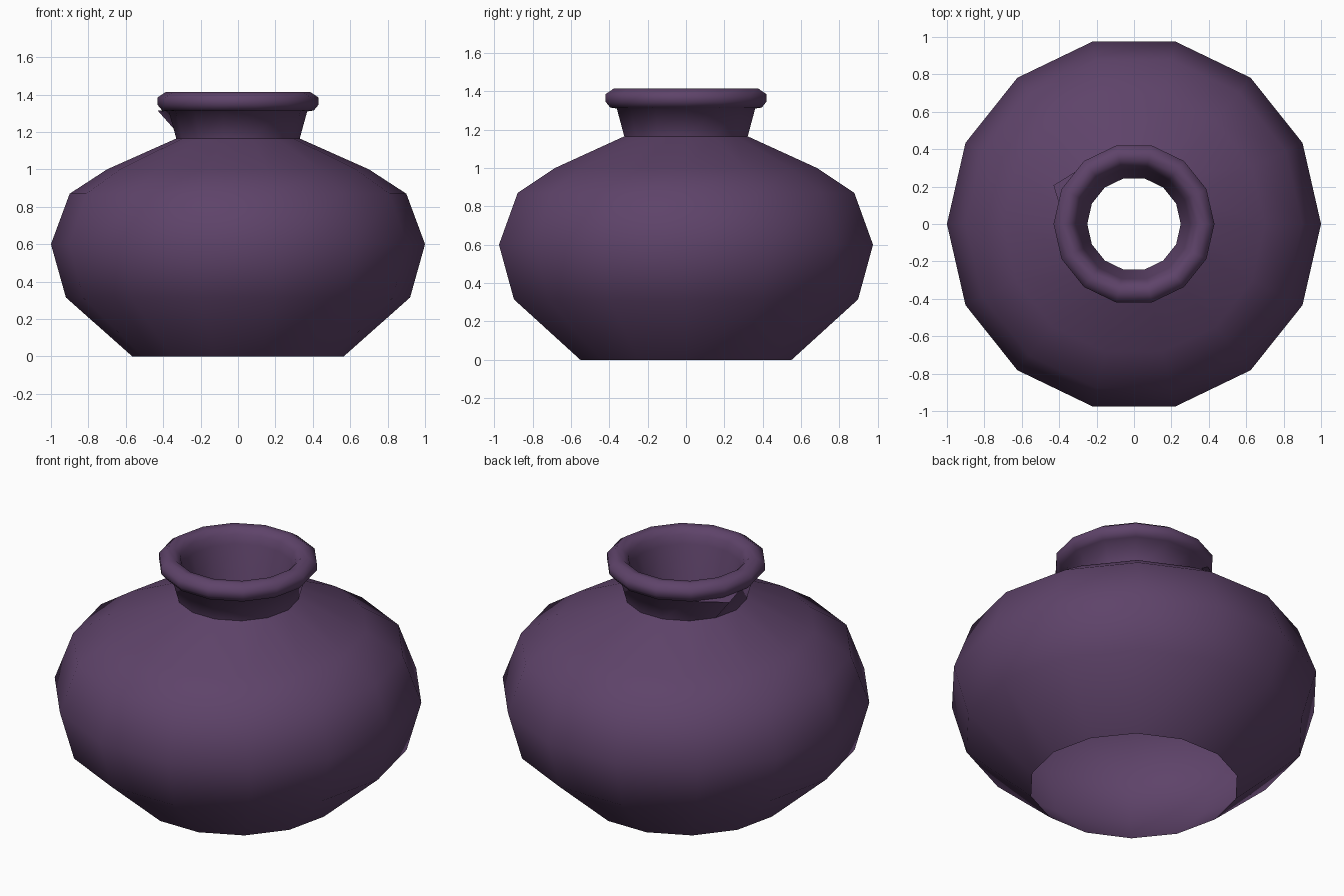
import bpy, bmesh, math

if "Cube" in bpy.data.objects:
    bpy.data.objects.remove(bpy.data.objects["Cube"])

SIDES = 14
# (radius, height): open foot, belly, shoulder, neck, rolled lip, inner throat
PROFILE = [(0.565, 0.0), (0.92, 0.315), (1.0, 0.6), (0.90, 0.87), (0.70, 1.0),
           (0.33, 1.165), (0.37, 1.31), (0.405, 1.315), (0.43, 1.345), (0.43, 1.385),
           (0.385, 1.415), (0.345, 1.41), (0.315, 1.38), (0.30, 1.33), (0.25, 1.13)]
NECK_TOP = 6

clay = bpy.data.materials.new("plum_glaze")
clay.diffuse_color = (0.112, 0.056, 0.142, 1)
clay.use_nodes = True
clay.node_tree.nodes["Principled BSDF"].inputs["Base Color"].default_value = clay.diffuse_color

# Vase body: single open shell turned around z
bm = bmesh.new()
rings = []
for r, z in PROFILE:
    rings.append([bm.verts.new((r * math.cos(math.tau * k / SIDES),
                                r * math.sin(math.tau * k / SIDES), z))
                  for k in range(SIDES)])
for lower, upper in zip(rings, rings[1:]):
    for k in range(SIDES):
        n = (k + 1) % SIDES
        bm.faces.new((lower[k], lower[n], upper[n], upper[k]))

# Small pulled-out point under the lip on the left
rings[NECK_TOP][6].co = (-0.43, 0.207, 1.315)

mesh = bpy.data.meshes.new("vase")
bm.to_mesh(mesh)
bm.free()
mesh.materials.append(clay)
vase = bpy.data.objects.new("vase", mesh)
bpy.context.collection.objects.link(vase)

# Smooth shading
bpy.context.view_layer.objects.active = vase
vase.select_set(True)
bpy.ops.object.shade_smooth_by_angle(angle=math.radians(75))
